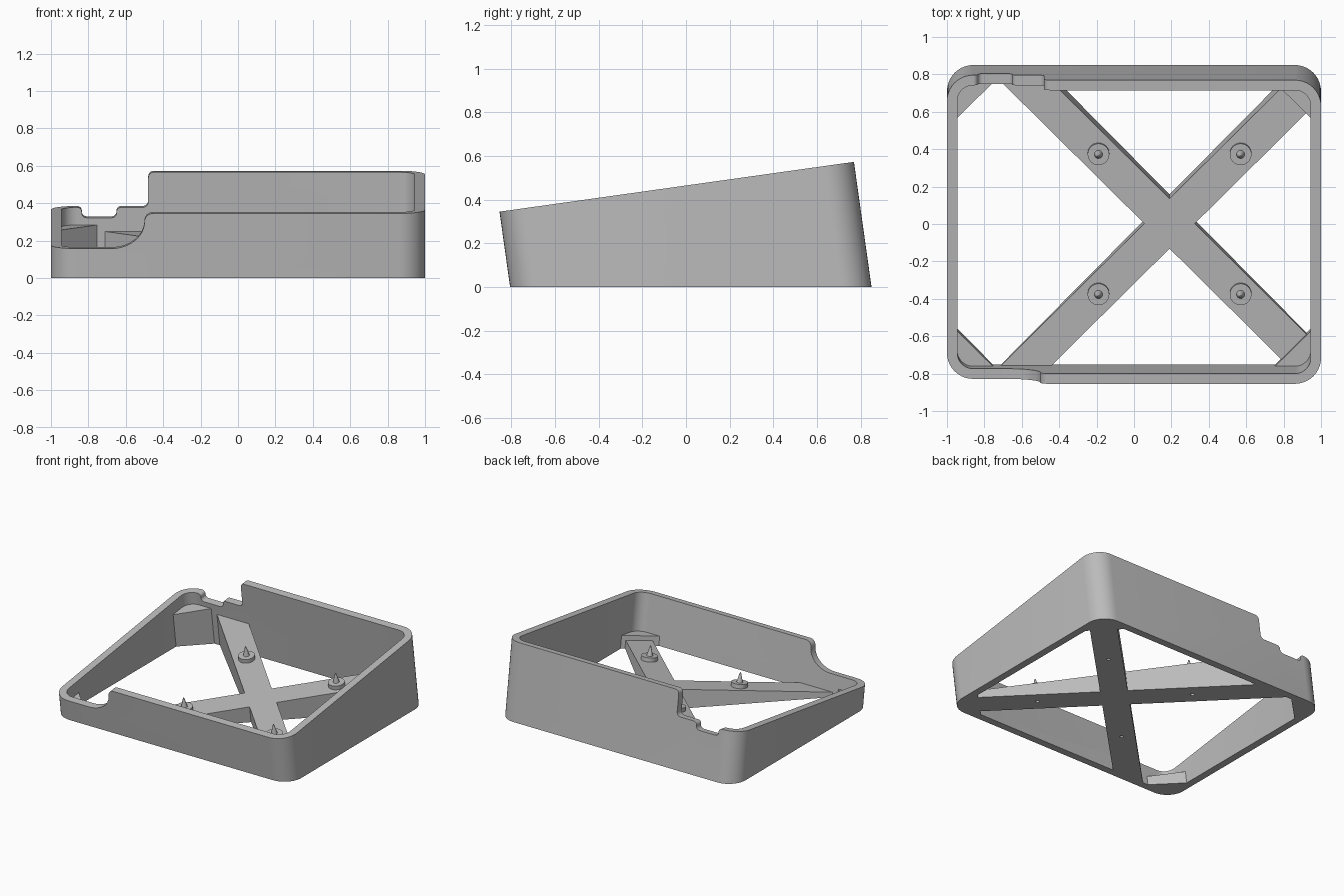
import bpy
import bmesh
import math
from mathutils import Matrix, Vector

cube = bpy.data.objects.get("Cube")
if cube:
    bpy.data.objects.remove(cube, do_unlink=True)

grey = bpy.data.materials.new("plain_grey")
grey.use_nodes = True
colour = (0.5, 0.5, 0.5, 1)
grey.diffuse_color = colour
grey.node_tree.nodes["Principled BSDF"].inputs["Base Color"].default_value = colour

# Tilted frame: origin at the middle of the sloping rim
TILT = Matrix.Translation((0, -0.0425, 0.459)) @ Matrix.Rotation(math.radians(8), 4, "X")
HALF_X, HALF_Y, WALL, RADIUS = 1.0, 0.82, 0.055, 0.14
BRACE_TOP, GUSSET_TOP, LOW = -0.32, -0.285, -1.0
CENTRE_X = 0.19


def fillet(corners, steps=10):
    """Round each (x, y, radius) corner of a closed outline."""
    out = []
    for i, (x, y, r) in enumerate(corners):
        p = Vector((x, y))
        a = Vector(corners[i - 1][:2]) - p
        b = Vector(corners[(i + 1) % len(corners)][:2]) - p
        if r == 0:
            out.append(p)
            continue
        half = a.angle(b) / 2
        a.normalize()
        b.normalize()
        reach = r / math.tan(half)
        centre = p + (a + b).normalized() * (r / math.sin(half))
        start, end = p + a * reach - centre, p + b * reach - centre
        turn = end.angle_signed(start)
        for k in range(steps + 1):
            t = turn * k / steps
            out.append(centre + Matrix.Rotation(t, 2) @ start)
    return out


def finish(name, bm, matrix=TILT):
    bmesh.ops.recalc_face_normals(bm, faces=bm.faces)
    mesh = bpy.data.meshes.new(name)
    bm.to_mesh(mesh)
    bm.free()
    mesh.transform(matrix)
    mesh.materials.append(grey)
    obj = bpy.data.objects.new(name, mesh)
    bpy.context.collection.objects.link(obj)
    return obj


def prism(name, outlines, low, high, upright=False, matrix=TILT):
    """Extrude outlines along z, or along y when upright."""
    bm = bmesh.new()
    for pts in outlines:
        place = (lambda p, d: (p[0], d, p[1])) if upright else (lambda p, d: (p[0], p[1], d))
        a = [bm.verts.new(place(p, low)) for p in pts]
        b = [bm.verts.new(place(p, high)) for p in pts]
        bm.faces.new(a)
        bm.faces.new(b)
        for i in range(len(a)):
            bm.faces.new((a[i - 1], a[i], b[i], b[i - 1]))
    return finish(name, bm, matrix)


def boolean(obj, cutter, operation="DIFFERENCE"):
    mod = obj.modifiers.new("cut", "BOOLEAN")
    mod.object, mod.operation, mod.solver = cutter, operation, "EXACT"
    graph = bpy.context.evaluated_depsgraph_get()
    graph.update()
    mesh = bpy.data.meshes.new_from_object(obj.evaluated_get(graph))
    obj.modifiers.clear()
    obj.data = mesh
    bpy.data.objects.remove(cutter, do_unlink=True)


def smooth(obj):
    bpy.ops.object.select_all(action="DESELECT")
    obj.select_set(True)
    bpy.context.view_layer.objects.active = obj
    bpy.ops.object.shade_smooth_by_angle(angle=math.radians(30))


def plan(inset):
    x, y, r = HALF_X - inset, HALF_Y - inset, RADIUS - inset
    return fillet([(-x, -y, r), (x, -y, r), (x, y, r), (-x, y, r)])


def cut_ground(obj):
    square = [(-3, -3), (3, -3), (3, 3), (-3, 3)]
    boolean(obj, prism("ground_cutter", [square], -3, 0, matrix=Matrix()))


# Wall: rounded tube, open at both ends
wall = prism("tray_wall", [plan(0)], LOW, 0)
boolean(wall, prism("cavity_cutter", [plan(WALL)], LOW - 1, 1))

# Front scoop with a sweeping curve up to the full rim
scoop = [(-2, 0.5), (-2, -0.19)]
for k in range(13):
    t = math.pi / 2 * k / 12
    scoop.append((-0.68 + 0.18 * math.sin(t), -0.045 - 0.145 * math.cos(t)))
for k in range(1, 9):
    t = math.pi / 2 * k / 8
    scoop.append((-0.455 - 0.045 * math.cos(t), -0.045 + 0.045 * math.sin(t)))
scoop.append((-0.455, 0.5))
boolean(wall, prism("scoop_cutter", [scoop], -2, 0, upright=True))

# Back step with a second, smaller notch
step = fillet([(-2, 0.5, 0), (-2, -0.19, 0), (-0.835, -0.19, 0.025),
               (-0.835, -0.246, 0.025), (-0.65, -0.246, 0.025), (-0.65, -0.19, 0.025),
               (-0.48, -0.19, 0.03), (-0.48, 0, 0.03), (-0.4, 0, 0), (-0.4, 0.5, 0)], 6)
boolean(wall, prism("step_cutter", [step], -0.001, 2, upright=True))
cut_ground(wall)
smooth(wall)

# Diagonal cross brace: wedge shaped, sloping with the rim
D, L = 0.135, 2.0
arm = [Vector((D, 0)), Vector((D + L, L)), Vector((L, D + L))]
cross = []
for quarter in range(4):
    turn = Matrix.Rotation(math.pi / 2 * quarter, 2)
    cross += [turn @ p + Vector((CENTRE_X, 0)) for p in arm]
brace = prism("cross_brace", [cross], LOW, BRACE_TOP)
boolean(brace, prism("brace_limit", [plan(WALL)], LOW - 1, 1), "INTERSECT")
cut_ground(brace)

# Corner gussets
triangles = [[(sx * 0.72, sy * 0.8), (sx, sy * 0.8), (sx, sy * 0.52)]
             for sx in (-1, 1) for sy in (-1, 1)]
gussets = prism("corner_gussets", triangles, LOW, GUSSET_TOP)
boolean(gussets, prism("gusset_limit", [plan(WALL)], LOW - 1, 1), "INTERSECT")
cut_ground(gussets)
smooth(gussets)


def cone(name, x, y, low, high, r1, r2):
    bm = bmesh.new()
    bmesh.ops.create_cone(bm, cap_ends=True, segments=32, radius1=r1, radius2=r2,
                          depth=high - low,
                          matrix=Matrix.Translation((x, y, (low + high) / 2)))
    return finish(name, bm)


# Round bosses with locating pins, and small holes beneath
for sx, side in ((-1, "right"), (1, "left")):
    for sy, end in ((-1, "front"), (1, "back")):
        x, y = CENTRE_X + sx * 0.38, sy * 0.378
        boolean(brace, cone("hole_cutter", x, y, LOW, BRACE_TOP - 0.005, 0.013, 0.013))
        smooth(cone(f"boss_{end}_{side}", x, y, BRACE_TOP, BRACE_TOP + 0.03, 0.058, 0.058))
        smooth(cone(f"pin_{end}_{side}", x, y, BRACE_TOP + 0.03, BRACE_TOP + 0.1, 0.022, 0.004))
smooth(brace)
